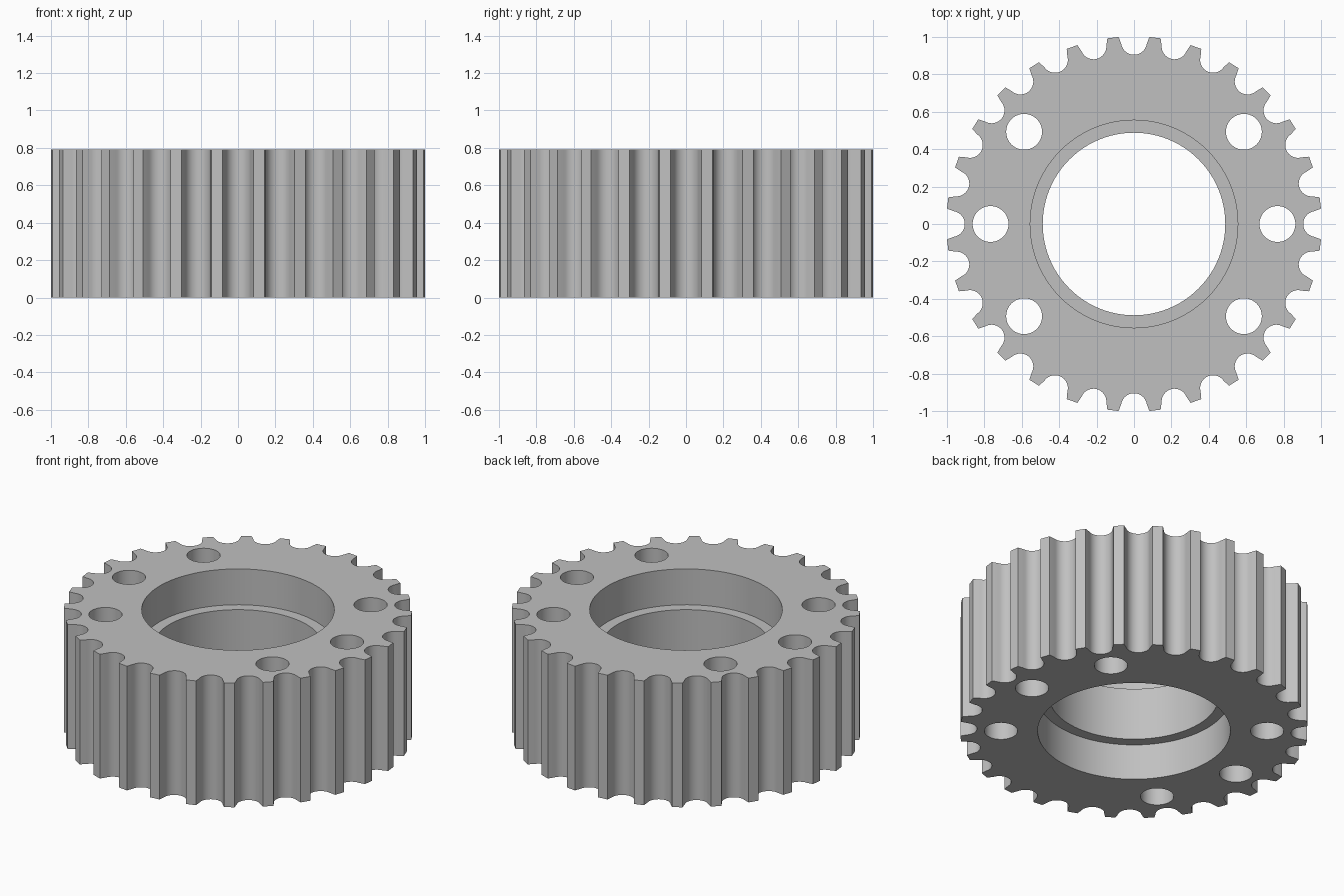
import bpy, bmesh, math
from math import sin, cos, radians, pi

if "Cube" in bpy.data.objects:
    bpy.data.objects.remove(bpy.data.objects["Cube"])

HEIGHT = 0.79
TEETH = 28
TIP_R = 1.003            # tooth tip radius
GROOVE_C, GROOVE_R = 0.974, 0.069
BORE_R, RECESS_R, RECESS_D = 0.488, 0.555, 0.228
BOLT_R, BOLT_RING = 0.096, 0.767


def circle(cx, cy, r, n):
    return [(cx + r * cos(2 * pi * i / n), cy + r * sin(2 * pi * i / n)) for i in range(n)]


def toothed_outline():
    # one groove: flared mouth, rounded bottom, as (sideways, radial) points
    groove = [(-0.082, math.sqrt(TIP_R ** 2 - 0.082 ** 2))]
    for i in range(17):
        a = radians(190 + 160 * i / 16)
        groove.append((GROOVE_R * cos(a), GROOVE_C + GROOVE_R * sin(a)))
    groove.append((0.082, groove[0][1]))
    pts = []
    for k in range(TEETH):
        a = 2 * pi * k / TEETH
        pts += [(r * cos(a) - t * sin(a), r * sin(a) + t * cos(a)) for t, r in groove]
    return pts


bm = bmesh.new()
caps = {0: [], 1: []}


def ring(points, z):
    return [bm.verts.new((x, y, z)) for x, y in points]


def bridge(a, b):
    n = len(a)
    for i in range(n):
        j = (i + 1) % n
        bm.faces.new((a[i], a[j], b[j], b[i]))


def wall(sections):
    # stacked rings joined by quads; the end rings border the flat faces
    rings = [ring(p, z) for p, z in sections]
    for a, b in zip(rings, rings[1:]):
        bridge(a, b)
    for side, r in ((0, rings[0]), (1, rings[-1])):
        caps[side] += [bm.edges.get((r[i], r[(i + 1) % len(r)])) for i in range(len(r))]


# toothed rim
rim = toothed_outline()
wall([(rim, 0), (rim, HEIGHT)])

# centre bore with a recess at both ends
wide, narrow = circle(0, 0, RECESS_R, 96), circle(0, 0, BORE_R, 96)
wall([(wide, 0), (wide, RECESS_D), (narrow, RECESS_D),
      (narrow, HEIGHT - RECESS_D), (wide, HEIGHT - RECESS_D), (wide, HEIGHT)])

# six through holes
for deg in (0, 40, 140, 180, 220, 320):
    a = radians(deg)
    hole = circle(BOLT_RING * cos(a), BOLT_RING * sin(a), BOLT_R, 40)
    wall([(hole, 0), (hole, HEIGHT)])

# flat end faces
for side, direction in ((0, -1), (1, 1)):
    bmesh.ops.triangle_fill(bm, use_beauty=True, use_dissolve=False,
                            edges=caps[side], normal=(0, 0, direction))
bmesh.ops.recalc_face_normals(bm, faces=bm.faces[:])

mesh = bpy.data.meshes.new("toothed_pulley")
bm.to_mesh(mesh)
bm.free()
pulley = bpy.data.objects.new("toothed_pulley", mesh)
bpy.context.collection.objects.link(pulley)

grey = bpy.data.materials.new("light_grey")
grey.diffuse_color = (0.53, 0.53, 0.53, 1)
grey.use_nodes = True
grey.node_tree.nodes["Principled BSDF"].inputs["Base Color"].default_value = grey.diffuse_color
mesh.materials.append(grey)

bpy.context.view_layer.objects.active = pulley
pulley.select_set(True)
bpy.ops.object.shade_smooth_by_angle(angle=radians(30))
